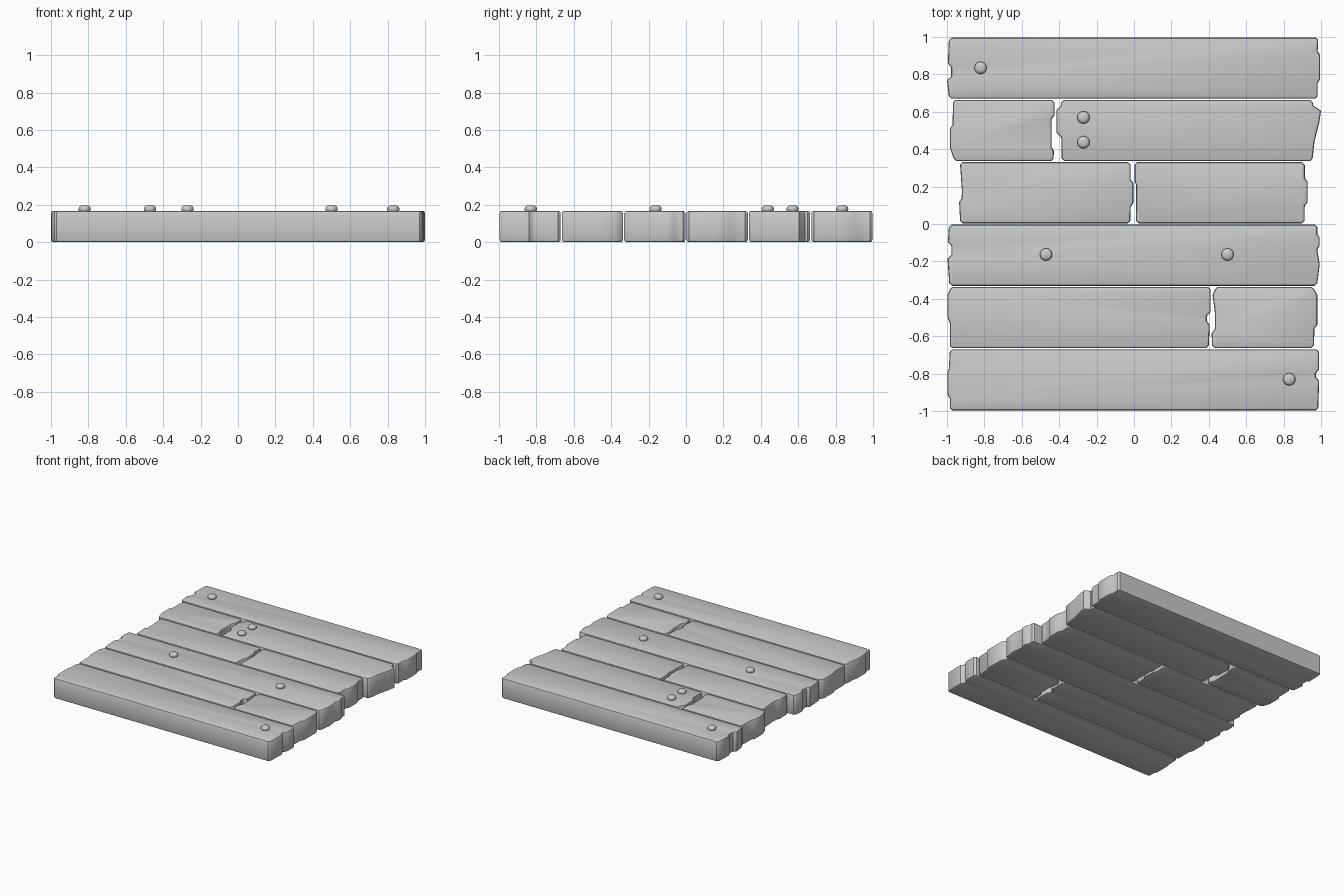
import bpy, bmesh, math

if "Cube" in bpy.data.objects:
    bpy.data.objects.remove(bpy.data.objects["Cube"])

HEIGHT = 0.167
PITCH = 2 / 6          # row spacing
HALF_W = 0.1635        # half plank width
CORNER = 0.014         # chamfer on the plank corners


def finish(name, bm):
    bmesh.ops.recalc_face_normals(bm, faces=bm.faces)
    mesh = bpy.data.meshes.new(name)
    bm.to_mesh(mesh)
    bm.free()
    ob = bpy.data.objects.new(name, mesh)
    bpy.context.collection.objects.link(ob)
    bpy.ops.object.select_all(action='DESELECT')
    ob.select_set(True)
    bpy.context.view_layer.objects.active = ob
    bpy.ops.object.shade_smooth_by_angle(angle=math.radians(40))
    return ob


def end_profile(pts, yc, inward):
    """Worn end, listed from back to front, with chamfered outer corners."""
    y1, y0 = yc + HALF_W, yc - HALF_W
    top, bot = pts[0], pts[-1]
    mid = [(x, yc + d) for x, d in pts[1:-1]]
    return ([(top[0] + inward * CORNER, y1), (top[0], y1 - CORNER)] + mid +
            [(bot[0], y0 + CORNER), (bot[0] + inward * CORNER, y0)])


def plank(name, row, left, right):
    yc = 1 - PITCH * (row + 0.5)
    outline = end_profile(left, yc, 1) + end_profile(right, yc, -1)[::-1]
    bm = bmesh.new()
    face = bm.faces.new([bm.verts.new((x, y, 0)) for x, y in outline])
    ext = bmesh.ops.extrude_face_region(bm, geom=[face], use_keep_orig=True)
    for v in ext['geom']:
        if isinstance(v, bmesh.types.BMVert):
            v.co.z = HEIGHT
    bmesh.ops.recalc_face_normals(bm, faces=bm.faces)
    # Round the top and bottom rims
    rims = [e for e in bm.edges if abs(e.verts[0].co.z - e.verts[1].co.z) < 1e-5]
    bmesh.ops.bevel(bm, geom=rims, offset=0.013, segments=2, profile=0.5,
                    affect='EDGES', clamp_overlap=False)
    finish(name, bm)


# Each end is (x, offset from plank centre line), running back to front
plank("plank_back", 0,
      [(-.99, 0), (-.995, .025), (-.978, .005), (-.978, -.045), (-1, -.065), (-.99, 0)],
      [(.985, 0), (.982, .09), (.995, .07), (.995, -.06), (.982, -.08), (.982, 0)])
plank("plank_second_left", 1,
      [(-.968, 0), (-.97, .03), (-.985, .01), (-.985, -.09), (-.965, 0)],
      [(-.425, 0), (-.425, .08), (-.44, .06), (-.44, -.09), (-.428, -.11), (-.43, 0)])
plank("plank_second_right", 1,
      [(-.39, 0), (-.392, .13), (-.415, .11), (-.415, -.01), (-.388, -.04), (-.387, 0)],
      [(.957, 0), (.957, .135), (1, .105), (.99, .04), (.965, -.06), (.955, 0)])
plank("plank_third_left", 2,
      [(-.93, 0), (-.92, .01), (-.922, -.03), (-.935, -.05), (-.93, 0)],
      [(-.018, 0), (-.018, .07), (-.004, .055), (-.004, -.055), (-.018, -.075), (-.02, 0)])
plank("plank_third_right", 2,
      [(.003, 0), (.003, .06), (.012, .04), (.012, -.05), (.01, 0)],
      [(.913, 0), (.913, .08), (.928, .06), (.928, -.05), (.913, -.07), (.912, 0)])
plank("plank_fourth", 3,
      [(-.99, 0), (-.995, .07), (-.977, .05), (-.977, 0), (-.997, -.02), (-.988, 0)],
      [(.98, 0), (.98, .11), (.993, .095), (.993, .05), (.98, .03), (.993, -.05), (.98, 0)])
plank("plank_fifth_left", 4,
      [(-.985, 0), (-.997, .12), (-.997, 0), (-.985, -.03), (-.985, 0)],
      [(.41, 0), (.41, .03), (.39, .01), (.39, -.02), (.405, -.04), (.4, 0)])
plank("plank_fifth_right", 4,
      [(.432, 0), (.42, .12), (.432, .03), (.432, -.06), (.415, -.085), (.417, 0)],
      [(.965, 0), (.98, .12), (.98, -.04), (.965, -.06), (.962, 0)])
plank("plank_front", 5,
      [(-.985, 0), (-.99, .06), (-.997, .045), (-.997, -.08), (-.985, -.1), (-.985, 0)],
      [(.99, 0), (.99, .055), (.972, .035), (.972, .015), (.99, -.005), (.985, 0)])

# Nail heads: lathed dome profile (radius, z)
NAIL = [(.026, HEIGHT - .005), (.032, HEIGHT + .004), (.033, HEIGHT + .013),
        (.029, HEIGHT + .022), (.02, HEIGHT + .028)]
SIDES = 20
for i, (x, y) in enumerate([(-.82, .835), (-.27, .57), (-.27, .437),
                            (-.47, -.163), (.5, -.163), (.83, -.83)]):
    bm = bmesh.new()
    rings = [[bm.verts.new((r * math.cos(2 * math.pi * k / SIDES),
                            r * math.sin(2 * math.pi * k / SIDES), z))
              for k in range(SIDES)] for r, z in NAIL]
    for a, b in zip(rings, rings[1:]):
        for k in range(SIDES):
            n = (k + 1) % SIDES
            bm.faces.new((a[k], a[n], b[n], b[k]))
    bm.faces.new(rings[0][::-1])
    bm.faces.new(rings[-1])
    ob = finish(f"nail_head_{i + 1}", bm)
    ob.location = (x, y, 0)
